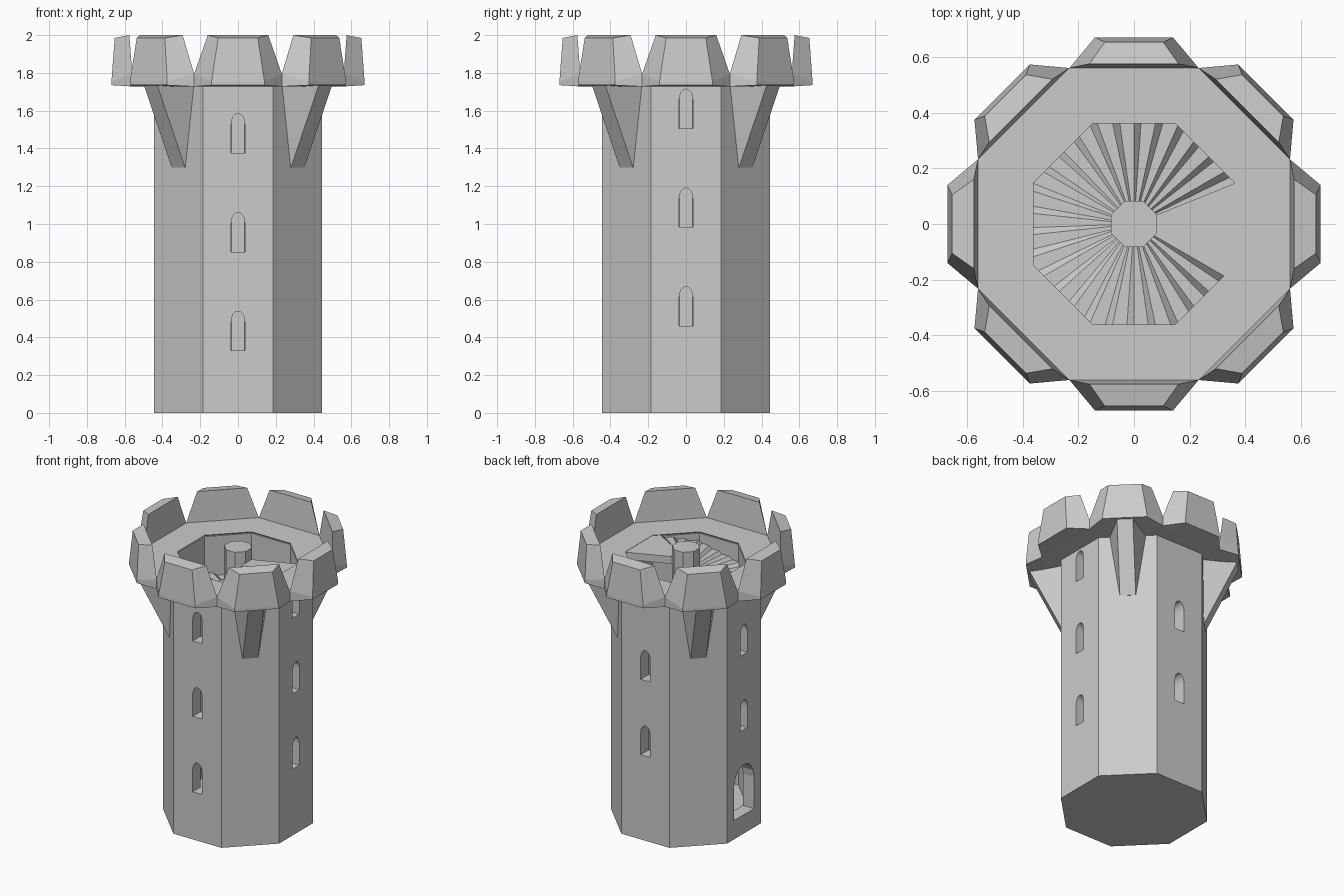
import bpy, bmesh
from math import sin, cos, tan, pi, radians
from mathutils import Matrix, Vector

if "Cube" in bpy.data.objects:
    bpy.data.objects.remove(bpy.data.objects["Cube"])

stone = bpy.data.materials.new("grey_stone")
stone.use_nodes = True
GREY = (0.6, 0.6, 0.6, 1)
stone.diffuse_color = GREY
stone.node_tree.nodes["Principled BSDF"].inputs["Base Color"].default_value = GREY

EIGHTH = pi / 4
SLOPE = tan(EIGHTH / 2)
FLOOR = 0.12      # inside floor height
DECK = 1.795      # top platform height


def turn(k):
    return Matrix.Rotation(k * EIGHTH, 4, 'Z')


def finish(name, bm):
    bmesh.ops.remove_doubles(bm, verts=bm.verts, dist=0.0005)
    bmesh.ops.recalc_face_normals(bm, faces=bm.faces)
    mesh = bpy.data.meshes.new(name)
    bm.to_mesh(mesh)
    bm.free()
    mesh.materials.append(stone)
    obj = bpy.data.objects.new(name, mesh)
    bpy.context.collection.objects.link(obj)
    return obj


def octagon(name, apothem, z0, z1):
    bm = bmesh.new()
    r = apothem / cos(EIGHTH / 2)
    bmesh.ops.create_cone(bm, cap_ends=True, segments=8, radius1=r, radius2=r, depth=z1 - z0,
                          matrix=Matrix.Translation((0, 0, (z0 + z1) / 2)) @ turn(0.5))
    return finish(name, bm)


def cut(obj, cutter):
    cutter.hide_render = True
    mod = obj.modifiers.new("cut", 'BOOLEAN')
    mod.operation = 'DIFFERENCE'
    mod.solver = 'EXACT'
    mod.object = cutter
    bpy.context.view_layer.objects.active = obj
    bpy.ops.object.modifier_apply(modifier=mod.name)
    bpy.data.objects.remove(cutter)


def add_arch(bm, side, sill, half, height, rise):
    """Arched prism through the wall on one side of the tower."""
    outline = [(-half, sill), (half, sill)]
    for i in range(9):
        a = pi * i / 8
        outline.append((half * cos(a), sill + height - rise + rise * sin(a)))
    rings = [[bm.verts.new(turn(side) @ Vector((r, t, z))) for t, z in outline]
             for r in (0.3, 0.5)]
    bm.faces.new(rings[0])
    bm.faces.new(rings[1])
    for i in range(len(outline)):
        j = (i + 1) % len(outline)
        bm.faces.new((rings[0][i], rings[0][j], rings[1][j], rings[1][i]))


# Hollow octagonal tower with windows that follow the stairs, and a door
tower = octagon("tower_wall", 0.445, 0, 1.785)
cut(tower, octagon("hollow", 0.36, FLOOR, 1.9))
openings = bmesh.new()
PITCH = 0.523
for side, sill, count in ((6, 0.33, 3), (0, 0.46, 3), (2, 0.587, 2), (4, 0.72, 2)):
    for n in range(count):
        add_arch(openings, side, sill + n * PITCH, 0.036, 0.208, 0.055)
add_arch(openings, 4, 0.13, 0.11, 0.35, 0.13)
cut(tower, finish("openings", openings))

# Central stair column
octagon("stair_column", 0.082, 0.1, 1.87)

# Spiral stairs with leaning risers, ending in a landing
STEPS, ANGLE, RISE = 96, 12, 0.0174
stations = []
for i in range(STEPS):
    a = -22 - (STEPS - i) * ANGLE
    z = 1.79 - (STEPS - i) * RISE
    stations += [(a, z), (a + 4, z + RISE)]
stations += [(-22, 1.79), (0, 1.79), (22, 1.79)]
bm = bmesh.new()
previous = None
for a, z in stations:
    off = radians((a + 22.5) % 45 - 22.5)
    a = radians(a)
    ring = [bm.verts.new((r * cos(a), r * sin(a), h))
            for r, h in ((0.07, z), (0.37 / cos(off), z),
                         (0.37 / cos(off), z - 0.05), (0.07, z - 0.05))]
    if previous:
        for i in range(4):
            j = (i + 1) % 4
            bm.faces.new((previous[i], previous[j], ring[j], ring[i]))
    else:
        bm.faces.new(ring)
    previous = ring
bm.faces.new(previous)
finish("spiral_stairs", bm)

# Crown: platform and one tapered merlon on each of the eight sides
bm = bmesh.new()
for k in range(8):
    def pair(r, half, z):
        return [turn(k) @ Vector((r, s * half, z)) for s in (-1, 1)]

    def quad(a, b, c, d):
        bm.faces.new([bm.verts.new(p) for p in (a, b, c, d)])

    hole = pair(0.36, 0.36 * SLOPE, DECK)
    base = pair(0.42, 0.42 * SLOPE, 1.728)
    low = pair(0.56, 0.56 * SLOPE, 1.728)
    deck = pair(0.56, 0.56 * SLOPE, DECK)
    out_low = pair(0.67, 0.14, 1.735)
    out_mid = pair(0.67, 0.14, 1.755)
    out_top = pair(0.653, 0.105, 1.985)
    in_top = pair(0.575, 0.16, 2.0)
    # platform, underside, band, front, top and back of the merlon
    for p, q in ((hole, deck), (base, low), (low, out_low), (out_low, out_mid),
                 (out_mid, out_top), (out_top, in_top), (in_top, deck), (hole, base)):
        quad(p[0], p[1], q[1], q[0])
    for s in (0, 1):
        quad(low[s], out_low[s], out_mid[s], deck[s])
        quad(deck[s], out_mid[s], out_top[s], in_top[s])
finish("crown", bm)

# Wedge braces under the crown on the diagonal sides
for k, name in ((1, "back_left"), (3, "back_right"), (5, "front_right"), (7, "front_left")):
    bm = bmesh.new()
    for r, half, z in ((0.43, 0.05, 1.3), (0.447, 0.05, 1.3), (0.43, 0.12, 1.74), (0.657, 0.05, 1.74)):
        for s in (-1, 1):
            bm.verts.new(turn(k) @ Vector((r, s * half, z)))
    bmesh.ops.convex_hull(bm, input=bm.verts)
    finish("brace_" + name, bm)
